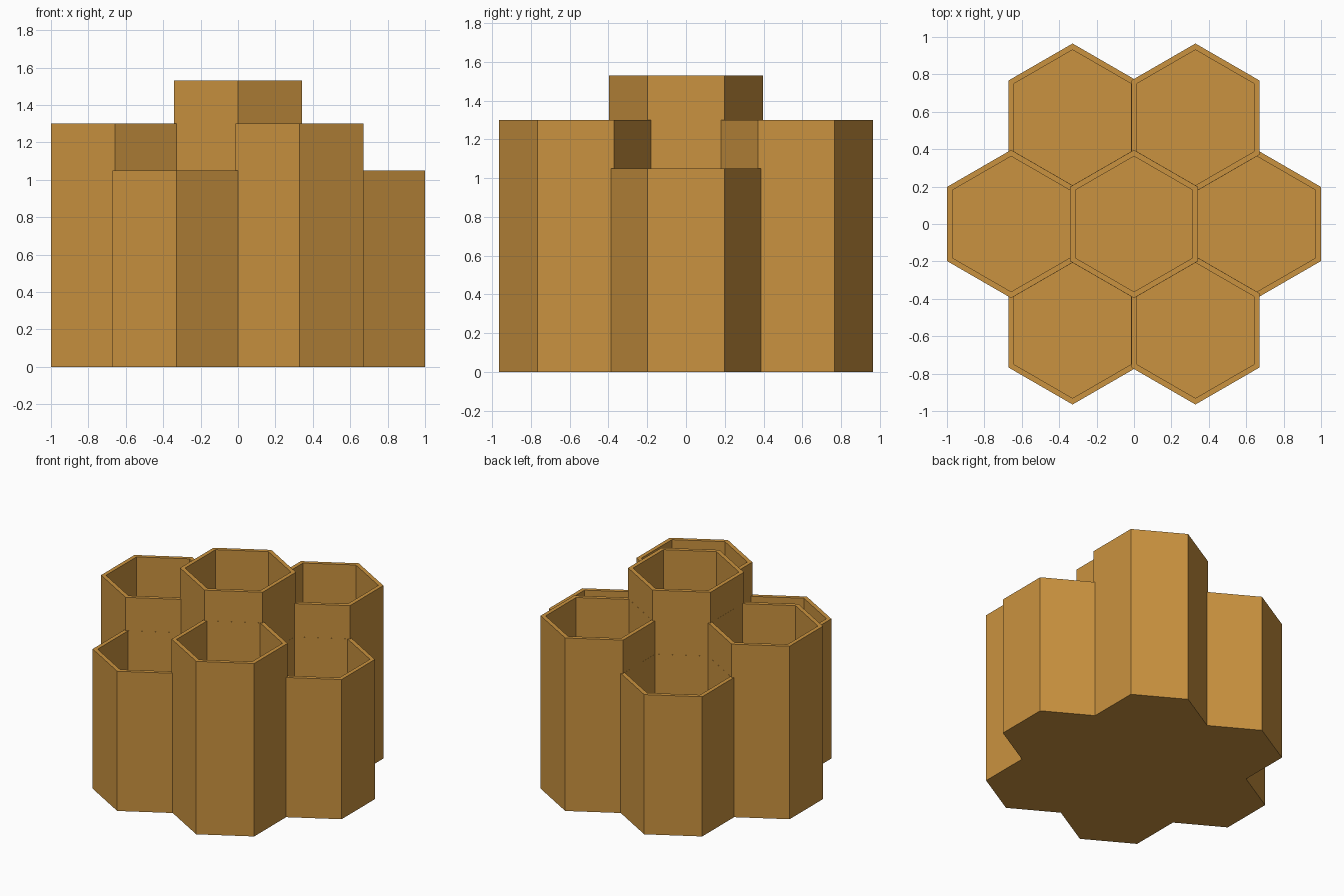
import bpy, bmesh, math

if "Cube" in bpy.data.objects:
    bpy.data.objects.remove(bpy.data.objects["Cube"])

OUTER, INNER = 0.396, 0.362   # corner radii of the outer and inner hexagons
FLOOR = 0.03                  # thickness of the closed bottom
SPACING = 0.657               # distance between neighbouring cells

wax = bpy.data.materials.new("honey_wax")
wax.diffuse_color = (0.59, 0.29, 0.05, 1)
wax.use_nodes = True
wax.node_tree.nodes["Principled BSDF"].inputs["Base Color"].default_value = wax.diffuse_color


def hex_cup(name, x, y, height):
    """Open hexagonal cup with a closed bottom, corners pointing along y."""
    bm = bmesh.new()

    def ring(radius, z):
        return [bm.verts.new((x + radius * math.cos(math.radians(30 + 60 * i)),
                              y + radius * math.sin(math.radians(30 + 60 * i)), z))
                for i in range(6)]

    # Profile: outside bottom, outside rim, inside rim, inside floor
    rings = [ring(OUTER, 0), ring(OUTER, height), ring(INNER, height), ring(INNER, FLOOR)]
    for a, b in zip(rings, rings[1:]):
        for i in range(6):
            j = (i + 1) % 6
            bm.faces.new((a[i], a[j], b[j], b[i]))
    bm.faces.new(rings[0][::-1])
    bm.faces.new(rings[-1])
    bmesh.ops.recalc_face_normals(bm, faces=bm.faces)
    mesh = bpy.data.meshes.new(name)
    bm.to_mesh(mesh)
    bm.free()
    mesh.materials.append(wax)
    bpy.context.collection.objects.link(bpy.data.objects.new(name, mesh))


# Tall middle cell
hex_cup("centre_cell", 0, 0, 1.53)

# Surrounding cells alternate between low and medium height
names = ["right", "back_right", "back_left", "left", "front_left", "front_right"]
for k, label in enumerate(names):
    angle = math.radians(60 * k)
    hex_cup(label + "_cell", SPACING * math.cos(angle), SPACING * math.sin(angle),
            1.30 if k % 2 else 1.05)
